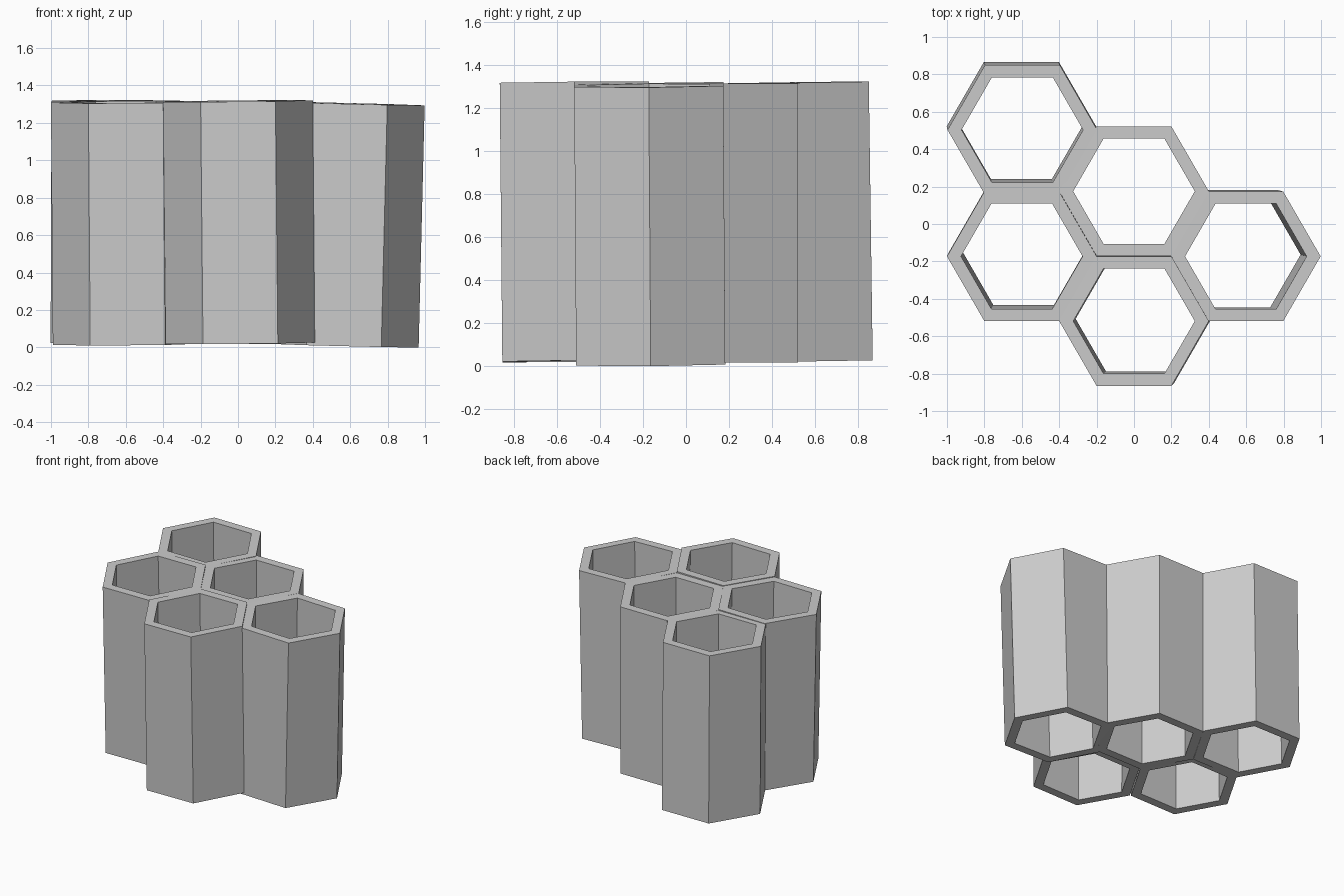
import bpy, bmesh, math
from mathutils import Vector

if "Cube" in bpy.data.objects:
    bpy.data.objects.remove(bpy.data.objects["Cube"])

OUTER, INNER, LENGTH = 0.40, 0.325, 1.295


def hex_tube(name, top, base, base_z):
    """Open hexagonal tube whose axis leans from base centre to top centre."""
    lo = Vector((*base, base_z))
    axis = (Vector((*top, base_z + LENGTH)) - lo).normalized()
    rot = Vector((0, 0, 1)).rotation_difference(axis)
    bm = bmesh.new()
    rings = []
    for r, z in ((OUTER, 0), (OUTER, LENGTH), (INNER, LENGTH), (INNER, 0)):
        ring = []
        for i in range(6):
            a = i * math.pi / 3
            p = Vector((r * math.cos(a), r * math.sin(a), z))
            ring.append(bm.verts.new(lo + rot @ p))
        rings.append(ring)
    # outer wall, top rim, inner wall, bottom rim
    for k in range(4):
        a, b = rings[k], rings[(k + 1) % 4]
        for i in range(6):
            j = (i + 1) % 6
            bm.faces.new((a[i], a[j], b[j], b[i]))
    bmesh.ops.recalc_face_normals(bm, faces=bm.faces)
    mesh = bpy.data.meshes.new(name)
    bm.to_mesh(mesh)
    bm.free()
    bpy.context.collection.objects.link(bpy.data.objects.new(name, mesh))


# cells: name, top centre, base centre, base height
CELLS = (
    ("cell_back_left", (-0.597, 0.503), (-0.602, 0.521), 0.022),
    ("cell_front_left", (-0.60, -0.173), (-0.59, -0.151), 0.017),
    ("cell_middle", (0.0, 0.175), (0.0, 0.175), 0.017),
    ("cell_front", (0.0, -0.519), (0.013, -0.507), 0.022),
    ("cell_right", (0.598, -0.173), (0.566, -0.164), 0.009),
)
for cell in CELLS:
    hex_tube(*cell)
